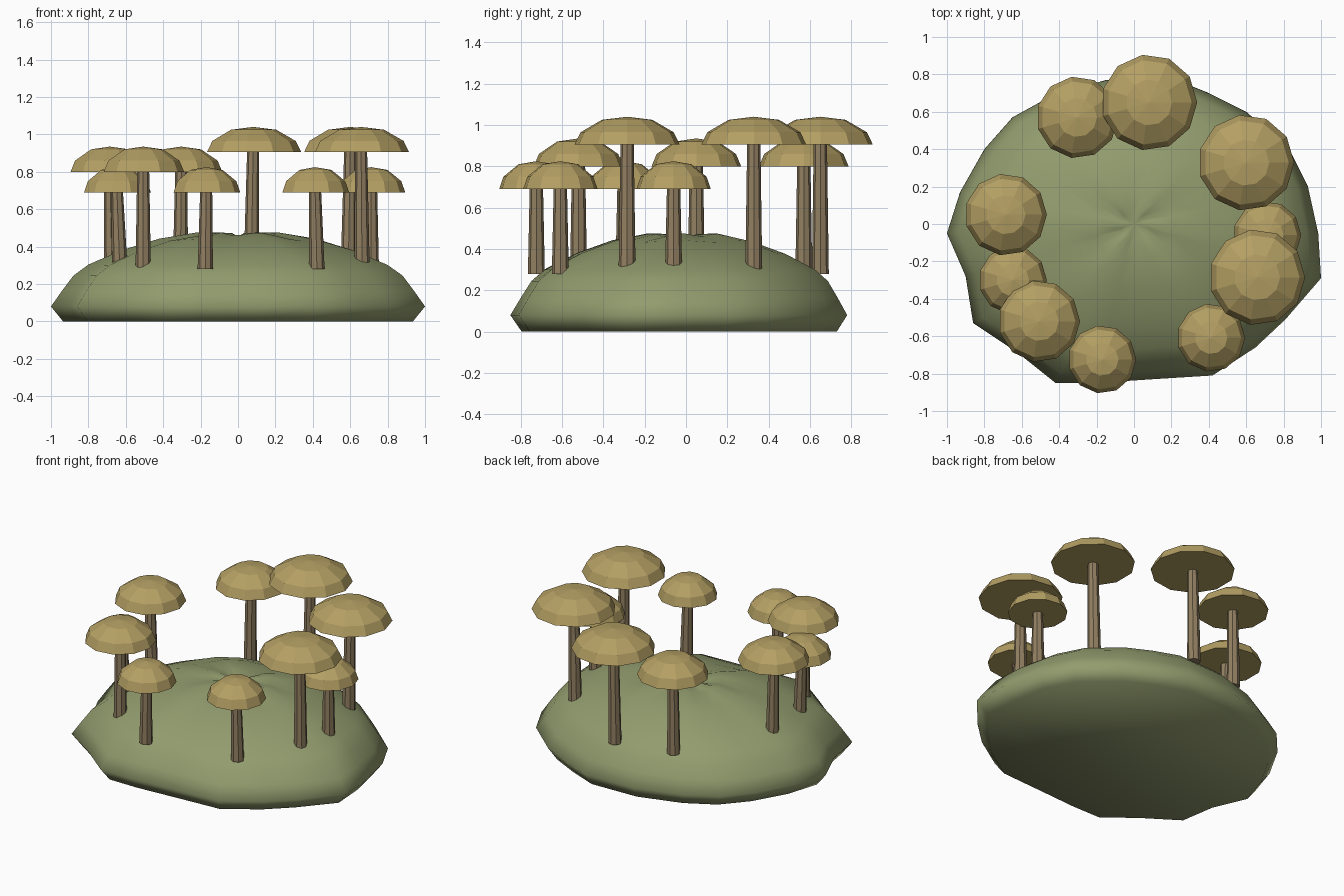
import bpy, bmesh, math
from mathutils import Vector

cube = bpy.data.objects.get("Cube")
if cube:
    bpy.data.objects.remove(cube, do_unlink=True)


def material(name, rgb):
    m = bpy.data.materials.new(name)
    m.use_nodes = True
    m.diffuse_color = (*rgb, 1)
    m.node_tree.nodes["Principled BSDF"].inputs["Base Color"].default_value = (*rgb, 1)
    return m


moss = material("moss green", (0.288, 0.332, 0.156))
tan = material("cap tan", (0.455, 0.348, 0.126))
bark = material("stalk brown", (0.288, 0.215, 0.122))


def loft(name, rings, mat, tip=None):
    """Skin a list of vertex rings, with a flat bottom and a pointed or flat top."""
    bm = bmesh.new()
    loops = [[bm.verts.new(p) for p in ring] for ring in rings]
    n = len(loops[0])
    for a, b in zip(loops, loops[1:]):
        for i in range(n):
            j = (i + 1) % n
            bm.faces.new((a[i], a[j], b[j], b[i]))
    bm.faces.new(loops[0][::-1])
    if tip is None:
        bm.faces.new(loops[-1])
    else:
        t = bm.verts.new(tip)
        for i in range(n):
            bm.faces.new((loops[-1][i], loops[-1][(i + 1) % n], t))
    bmesh.ops.recalc_face_normals(bm, faces=bm.faces)
    mesh = bpy.data.meshes.new(name)
    bm.to_mesh(mesh)
    bm.free()
    mesh.materials.append(mat)
    ob = bpy.data.objects.new(name, mesh)
    bpy.context.collection.objects.link(ob)
    return ob


def circle(centre, radius, sides):
    return [centre + Vector((radius * math.cos(math.tau * i / sides),
                             radius * math.sin(math.tau * i / sides), 0))
            for i in range(sides)]


# Mound: irregular outline, shrunk and raised ring by ring
outline = [(1, -.29), (.985, -.05), (.93, .2), (.83, .4), (.6, .6), (.4, .7), (.2, .78),
           (-.15, .77), (-.45, .68), (-.65, .57), (-.8, .4), (-.93, .17), (-1, -.05),
           (-.9, -.28), (-.86, -.53), (-.62, -.69), (-.42, -.85), (-.2, -.85), (.1, -.83),
           (.42, -.81), (.65, -.66), (.81, -.51)]
levels = [(.935, 0), (1, .08), (.94, .165), (.88, .245), (.8, .302), (.62, .378),
          (.42, .437), (.22, .468), (.08, .465)]
rings = []
for scale, z in levels:
    ring = []
    for i, (x, y) in enumerate(outline):
        # shallow folds run out from the crown
        fold = .01 * math.sin(i * 1.7) * (1 - scale) if z > .3 else 0
        ring.append((x * scale, y * scale, z + fold))
    rings.append(ring)
mound = loft("mound", rings, moss, tip=(0, 0, .455))
for face in mound.data.polygons:
    face.use_smooth = True

# Mushroom sizes: cap radius, underside height
small, medium, large = (.182, .69), (.219, .80), (.257, .905)

# Cap x, cap y, size, stalk foot offset in x, foot height
mushrooms = [
    (-.303, .57, medium, -.005, .28), (.081, .65, large, -.01, .28),
    (.60, .328, large, -.01, .29), (.712, -.06, small, 0, .31),
    (.658, -.285, large, .005, .30), (.412, -.608, small, .01, .28),
    (-.17, -.724, small, -.005, .28), (-.507, -.52, medium, 0, .28),
    (-.648, -.30, small, .015, .31), (-.685, .05, medium, .01, .31),
]
cap_profile = [(1, 0), (.885, .06), (.48, .12)]

for k, (x, y, (radius, z), lean, foot) in enumerate(mushrooms, 1):
    base = Vector((x, y, z))
    loft(f"mushroom_cap_{k}",
         [circle(base + Vector((0, 0, h)), radius * s, 11) for s, h in cap_profile],
         tan, tip=base + Vector((0, 0, .135)))
    loft(f"mushroom_stalk_{k}",
         [circle(Vector((x + lean, y, foot)), .041, 8),
          circle(base + Vector((0, 0, .02)), .032, 8)], bark)
